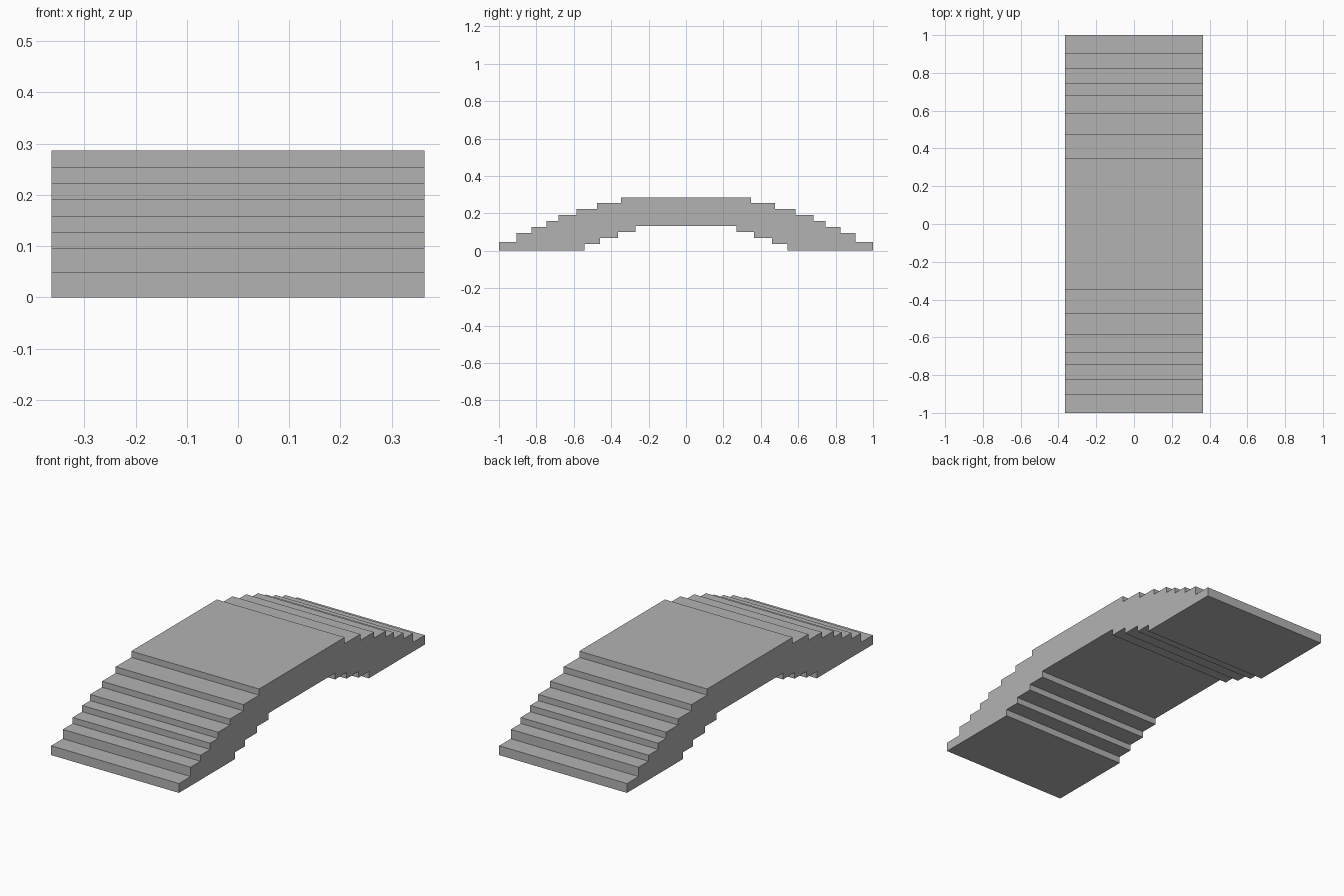
import bpy
import bmesh

cube = bpy.data.objects.get("Cube")
if cube:
    bpy.data.objects.remove(cube, do_unlink=True)

HALF_WIDTH = 0.364

# Stone material
stone = bpy.data.materials.new("grey stone")
stone.use_nodes = True
grey = (0.45, 0.45, 0.45, 1.0)
stone.diffuse_color = grey
stone.node_tree.nodes["Principled BSDF"].inputs["Base Color"].default_value = grey

# Each step: outer edge distance from the middle, height of its tread
upper_steps = [(1.0, 0.048), (0.905, 0.096), (0.825, 0.127), (0.747, 0.159),
               (0.682, 0.191), (0.586, 0.222), (0.475, 0.254), (0.348, 0.286)]
under_steps = [(0.544, 0.035), (0.461, 0.067), (0.364, 0.099), (0.27, 0.132)]


def staircase(steps):
    """Stepped outline climbing from the ground at the -y end."""
    points, z = [], 0.0
    for y, top in steps:
        points += [(-y, z), (-y, top)]
        z = top
    return points


def mirrored(points):
    return [(-y, z) for y, z in reversed(points)]


# Closed outline: over the top, then back along the stepped underside
over = staircase(upper_steps)
under = staircase(under_steps)
outline = over + mirrored(over) + list(reversed(under + mirrored(under)))

# Extrude the outline across the width
bm = bmesh.new()
side = bm.faces.new([bm.verts.new((-HALF_WIDTH, y, z)) for y, z in outline])
result = bmesh.ops.extrude_face_region(bm, geom=[side])
moved = [v for v in result["geom"] if isinstance(v, bmesh.types.BMVert)]
bmesh.ops.translate(bm, verts=moved, vec=(2 * HALF_WIDTH, 0, 0))
bmesh.ops.recalc_face_normals(bm, faces=bm.faces)

mesh = bpy.data.meshes.new("stepped_bridge")
bm.to_mesh(mesh)
bm.free()
mesh.materials.append(stone)
bridge = bpy.data.objects.new("stepped_bridge", mesh)
bpy.context.scene.collection.objects.link(bridge)
